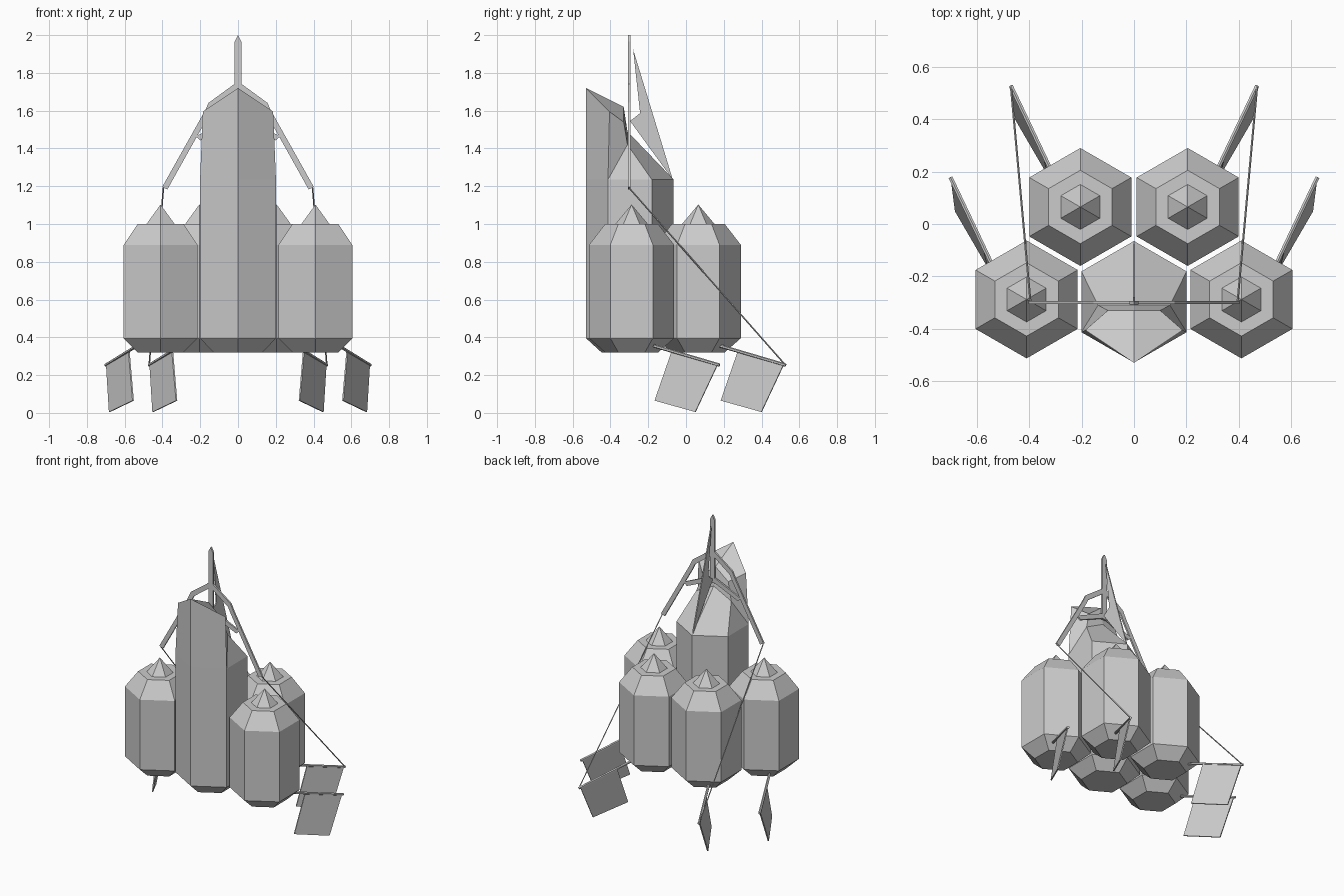
import bpy, bmesh, math
from mathutils import Vector

cube = bpy.data.objects.get("Cube")
if cube:
    bpy.data.objects.remove(cube, do_unlink=True)

grey = bpy.data.materials.new("plain grey")
grey.use_nodes = True
COLOUR = (0.6, 0.6, 0.6, 1)
grey.diffuse_color = COLOUR
grey.node_tree.nodes["Principled BSDF"].inputs["Base Color"].default_value = COLOUR


def finish(name, bm):
    bmesh.ops.remove_doubles(bm, verts=bm.verts, dist=0.0005)
    bmesh.ops.recalc_face_normals(bm, faces=bm.faces)
    mesh = bpy.data.meshes.new(name)
    bm.to_mesh(mesh)
    bm.free()
    mesh.materials.append(grey)
    obj = bpy.data.objects.new(name, mesh)
    bpy.context.collection.objects.link(obj)
    return obj


def hexagon(bm, centre, radius, z):
    # Corners run anticlockwise, starting at the front
    angles = [math.radians(60 * i - 90) for i in range(6)]
    return [bm.verts.new((centre[0] + radius * math.cos(a),
                          centre[1] + radius * math.sin(a), z)) for a in angles]


def bridge(bm, low, high):
    for i in range(6):
        j = (i + 1) % 6
        bm.faces.new((low[i], low[j], high[j], high[i]))


def pod(name, x, y):
    bm = bmesh.new()
    profile = [(0.14, 0.32), (0.225, 0.395), (0.225, 0.89), (0.14, 1.0), (0.086, 1.0)]
    rings = [hexagon(bm, (x, y), r, z) for r, z in profile]
    bm.faces.new(rings[0][::-1])
    for low, high in zip(rings, rings[1:]):
        bridge(bm, low, high)
    tip = bm.verts.new((x, y, 1.103))
    for i in range(6):
        bm.faces.new((rings[-1][i], rings[-1][(i + 1) % 6], tip))
    return finish(name, bm)


def plate(name, points, normal, thickness):
    # Flat outline thickened evenly about its own plane
    bm = bmesh.new()
    offset = Vector(normal).normalized() * thickness
    face = bm.faces.new([bm.verts.new(Vector(p) - offset / 2) for p in points])
    new = bmesh.ops.extrude_face_region(bm, geom=[face])["geom"]
    bmesh.ops.translate(bm, vec=offset, verts=[v for v in new if isinstance(v, bmesh.types.BMVert)])
    return finish(name, bm)


def rod(name, start, end, radius, sides=6):
    a, b = Vector(start), Vector(end)
    bm = bmesh.new()
    bmesh.ops.create_cone(bm, cap_ends=True, segments=sides, radius1=radius,
                          radius2=radius, depth=(b - a).length)
    turn = (b - a).to_track_quat('Z', 'Y').to_matrix().to_4x4()
    bmesh.ops.transform(bm, matrix=turn, verts=bm.verts)
    bmesh.ops.translate(bm, vec=(a + b) / 2, verts=bm.verts)
    return finish(name, bm)


# Central tower: hexagonal hull with a tall raked front and a low rear roof
bm = bmesh.new()
centre = (0, -0.297)
foot = hexagon(bm, centre, 0.15, 0.32)
base = hexagon(bm, centre, 0.232, 0.395)
rim = hexagon(bm, centre, 0.232, 1.235)
bm.faces.new(foot[::-1])
bridge(bm, foot, base)
bridge(bm, base, rim)
front, left_front, left_back, back, right_back, right_front = rim
peak = bm.verts.new((0, -0.53, 1.72))
notch = bm.verts.new((0, -0.33, 1.62))
ridge = bm.verts.new((0, -0.31, 1.49))
for s, f, b in ((1, left_front, left_back), (-1, right_front, right_back)):
    shoulder = bm.verts.new((s * 0.186, -0.405, 1.595))
    inner = bm.verts.new((s * 0.1, -0.33, 1.54))
    neck = bm.verts.new((s * 0.137, -0.31, 1.42))
    for corners in ((front, f, shoulder, peak), (peak, shoulder, inner, notch),
                    (f, neck, inner, shoulder), (f, b, neck),
                    (b, back, ridge, neck), (neck, ridge, notch, inner)):
        bm.faces.new(corners)
finish("central_tower", bm)

# Mast spike and rear sail
MAST_Y = -0.3
plate("mast_spike", [(x, MAST_Y, z) for x, z in
      ((-0.018, 1.52), (0.018, 1.52), (0.018, 1.965), (0, 2.0), (-0.018, 1.965))],
      (0, 1, 0), 0.014)
plate("rear_sail", [(0, y, z) for y, z in
      ((-0.28, 1.925), (-0.07, 1.235), (-0.296, 1.545), (-0.243, 1.587))],
      (1, 0, 0), 0.008)

for side, s in (("left", 1), ("right", -1)):
    # Pods beside and behind the tower
    pod(side + "_side_pod", s * 0.41, -0.288)
    pod(side + "_back_pod", s * 0.205, 0.065)

    # Bent rigging arm with its inner strut
    arm = ((0, 1.755), (0.155, 1.642), (0.182, 1.587), (0.402, 1.195),
           (0.374, 1.183), (0.155, 1.575), (0.135, 1.615), (0, 1.715))
    plate(side + "_rigging_arm", [(s * x, MAST_Y, z) for x, z in arm], (0, 1, 0), 0.012)
    strut = ((0.225, 1.465), (0, 1.565), (0, 1.53), (0.2, 1.443))
    plate(side + "_arm_strut", [(s * x, MAST_Y, z) for x, z in strut], (0, 1, 0), 0.012)

    # Stay cable from arm tip to the rear fin boom
    rod(side + "_stay_cable", (s * 0.395, MAST_Y, 1.19), (s * 0.47, 0.525, 0.255), 0.004, 4)

    # Hanging fins on booms, the side pair shifted out and forward
    for place, dx, dy in (("back", 0, 0), ("side", 0.23, -0.35)):
        name = f"{side}_{place}_fin"
        rod(name + "_boom", (s * (0.305 + dx), 0.18 + dy, 0.355),
            (s * (0.47 + dx), 0.527 + dy, 0.253), 0.009)
        corners = ((0.465, 0.515, 0.25), (0.45, 0.4, 0.005),
                   (0.325, 0.185, 0.065), (0.347, 0.275, 0.325))
        plate(name, [(s * (x + dx), y + dy, z) for x, y, z in corners],
              (s * 0.9, -0.43, 0), 0.008)
